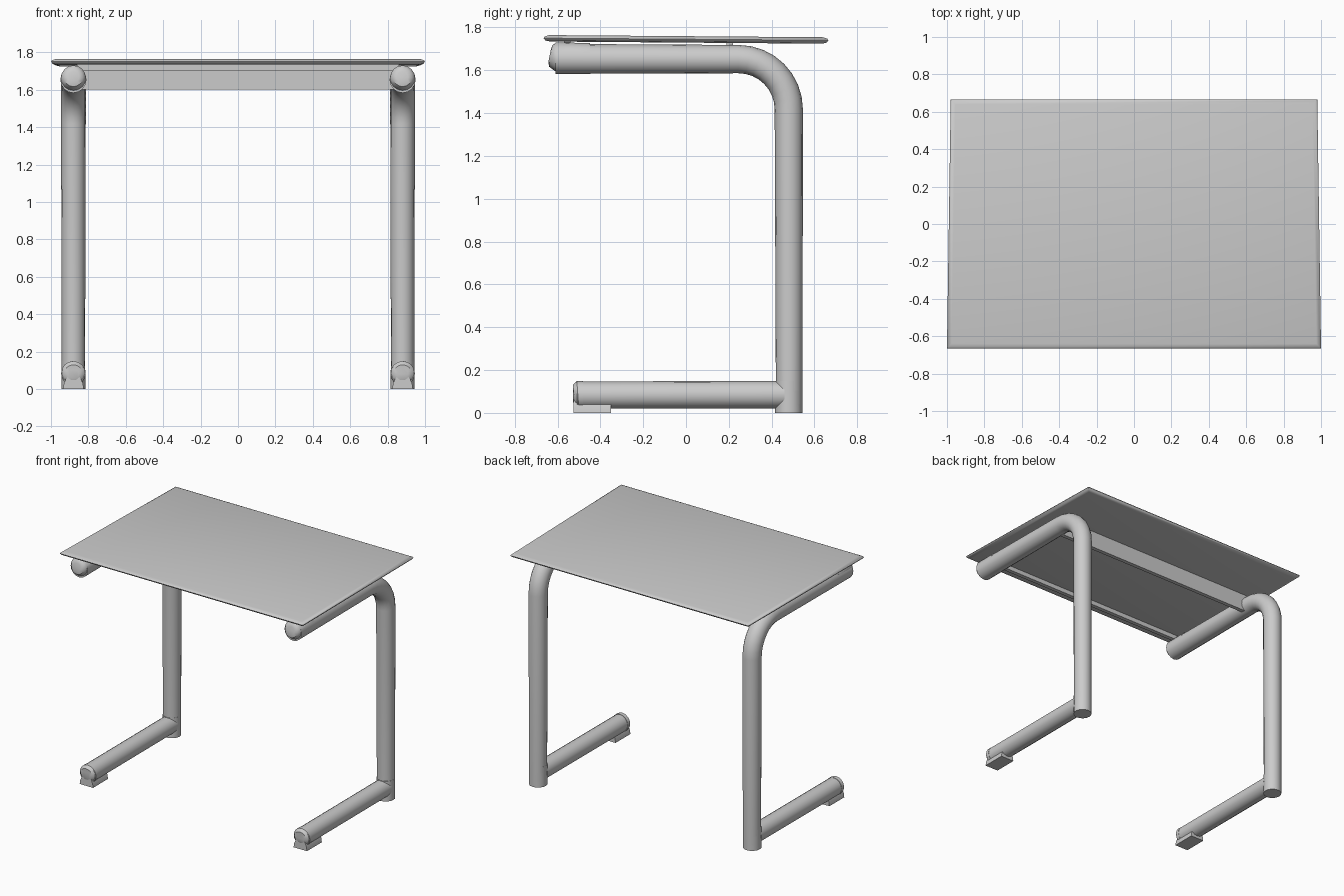
import bpy, bmesh, math
from mathutils import Vector

if "Cube" in bpy.data.objects:
    bpy.data.objects.remove(bpy.data.objects["Cube"])

LEG_X = 0.88


def finish(obj, angle=40):
    bpy.ops.object.select_all(action='DESELECT')
    obj.select_set(True)
    bpy.context.view_layer.objects.active = obj
    bpy.ops.object.shade_smooth_by_angle(angle=math.radians(angle))


def mirror(obj):
    m = obj.modifiers.new("mirror", 'MIRROR')
    m.use_axis[0] = True


def loft(name, rings, both=True, angle=40):
    """Skin a list of closed rings and cap both ends."""
    bm = bmesh.new()
    vs = [[bm.verts.new(p) for p in r] for r in rings]
    n = len(rings[0])
    for a, b in zip(vs, vs[1:]):
        for i in range(n):
            j = (i + 1) % n
            bm.faces.new((a[i], a[j], b[j], b[i]))
    bm.faces.new(vs[0][::-1])
    bm.faces.new(vs[-1])
    bmesh.ops.recalc_face_normals(bm, faces=bm.faces)
    me = bpy.data.meshes.new(name)
    bm.to_mesh(me)
    bm.free()
    obj = bpy.data.objects.new(name, me)
    bpy.context.collection.objects.link(obj)
    finish(obj, angle)
    if both:
        mirror(obj)
    return obj


def tube(name, path, sides=16):
    """Sweep circles along (y, z, radius) points in the plane x = LEG_X."""
    rings = []
    for k, (y, z, r) in enumerate(path):
        a = path[max(k - 1, 0)]
        b = path[min(k + 1, len(path) - 1)]
        t = Vector((0, b[0] - a[0], b[1] - a[1])).normalized()
        side = Vector((1, 0, 0))
        up = t.cross(side)
        rings.append([Vector((LEG_X, y, z)) + r * (math.cos(u) * side + math.sin(u) * up)
                      for u in (2 * math.pi * i / sides for i in range(sides))])
    return loft(name, rings)


# Desk top: slightly tapered slab with a pointed edge, a touch higher in front
def top_ring(inset, dz):
    pts = []
    for sx, sy in ((-1, -1), (1, -1), (1, 1), (-1, 1)):
        half = 1.0 if sy < 0 else 0.98
        pts.append((sx * (half - inset), sy * (0.665 - inset), 1.745 - 0.005 * sy + dz))
    return pts


loft("desk_top", [top_ring(0.03, -0.016), top_ring(0.008, -0.011), top_ring(0, 0),
                  top_ring(0.006, 0.008), top_ring(0.025, 0.014)], both=False, angle=60)

# Cross panel between the rails, and a shallow stiffening lip along the front
panel = [(0.19, 1.60), (0.22, 1.60), (0.22, 1.735), (0.19, 1.735)]
lip = [(-0.57, 1.735), (-0.57, 1.70), (-0.54, 1.70), (-0.54, 1.735)]
for name, prof in (("cross_panel", panel), ("front_lip", lip)):
    loft(name, [[(x, y, z) for y, z in prof] for x in (-0.86, 0.86)], both=False)

# Bent side frames: upper rail, curved corner and upright
R = 0.235
bend = [(0.245 + R * math.sin(a), 1.417 + R * math.cos(a), 0.066)
        for a in (math.pi / 2 * i / 8 for i in range(9))]
tube("side_frame", [(-0.61, 1.653, 0.07)] + bend + [(0.482, 0.02, 0.062), (0.482, 0.0, 0.062)])

# Floor feet, and sockets at the base of the uprights
tube("floor_foot", [(-0.51, 0.083, 0.064), (0.46, 0.085, 0.064)])
tube("base_socket", [(0.48, 0.0, 0.064), (0.48, 0.15, 0.063)])

# Domed end caps on rails and feet
tube("rail_cap", [(-0.637, 1.667, 0.03), (-0.632, 1.666, 0.05), (-0.61, 1.663, 0.067),
                  (-0.45, 1.66, 0.067)])
tube("foot_cap", [(-0.527, 0.08, 0.03), (-0.522, 0.08, 0.05), (-0.505, 0.083, 0.066),
                  (-0.48, 0.083, 0.066)])

# Rounded foot pads touching the floor
pad = [(0.055 * math.cos(a), 0.08 * math.sin(a)) for a in (math.pi * i / 8 for i in range(9))]
loft("foot_pad", [[(LEG_X + x, y, z) for x, z in pad] for y in (-0.525, -0.35)])
